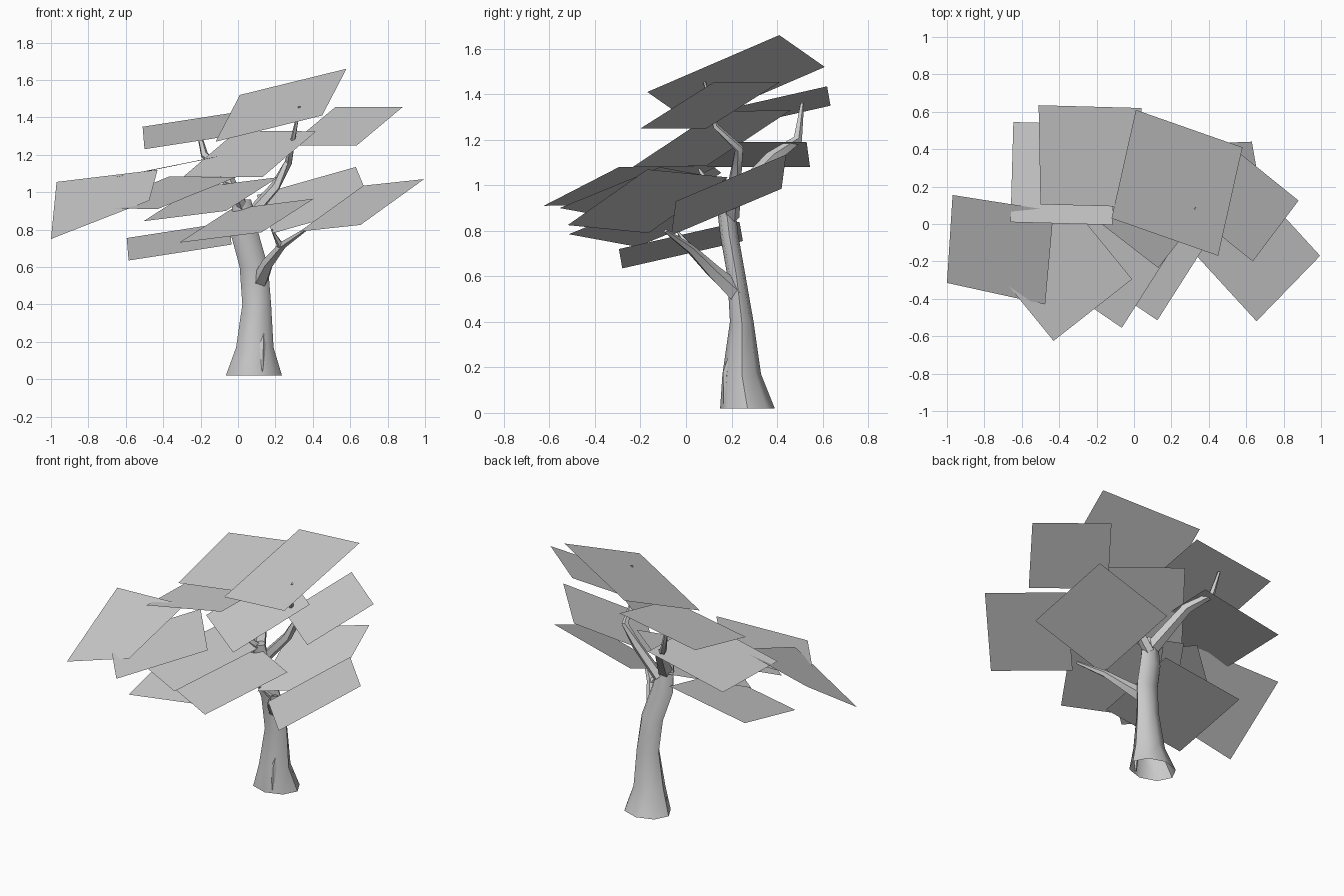
import bpy
import bmesh
import math
from mathutils import Vector

cube = bpy.data.objects.get("Cube")
if cube:
    bpy.data.objects.remove(cube, do_unlink=True)


def make_material(name, colour):
    material = bpy.data.materials.new(name)
    material.use_nodes = True
    material.diffuse_color = colour
    material.node_tree.nodes["Principled BSDF"].inputs["Base Color"].default_value = colour
    return material


grey = make_material("plain grey", (0.6, 0.6, 0.6, 1))


def add_object(name, bm, smooth=False):
    mesh = bpy.data.meshes.new(name)
    bm.to_mesh(mesh)
    bm.free()
    mesh.materials.append(grey)
    obj = bpy.data.objects.new(name, mesh)
    bpy.context.collection.objects.link(obj)
    if smooth:
        bpy.ops.object.select_all(action="DESELECT")
        obj.select_set(True)
        bpy.context.view_layer.objects.active = obj
        bpy.ops.object.shade_smooth_by_angle(angle=math.radians(50))
    return obj


def skin_rings(name, rings, cap_start=False):
    """Join a stack of equal rings of points into a smooth skin."""
    bm = bmesh.new()
    loops = [[bm.verts.new(p) for p in ring] for ring in rings]
    count = len(loops[0])
    for low, high in zip(loops, loops[1:]):
        for i in range(count):
            j = (i + 1) % count
            bm.faces.new((low[i], low[j], high[j], high[i]))
    bm.faces.new(loops[-1])
    if cap_start:
        bm.faces.new(list(reversed(loops[0])))
    bmesh.ops.recalc_face_normals(bm, faces=bm.faces)
    return add_object(name, bm, smooth=True)


def trunk_ring(x, y, z, rx, ry, sides=8):
    angles = [math.tau * i / sides for i in range(sides)]
    return [Vector((x + rx * math.cos(a), y + ry * math.sin(a), z)) for a in angles]


def branch(name, path, radius, sides=5):
    """Tapered limb following a short path."""
    points = [Vector(p) for p in path]
    rings = []
    for i, point in enumerate(points):
        ahead = points[min(i + 1, len(points) - 1)]
        behind = points[max(i - 1, 0)]
        turn = (ahead - behind).to_track_quat("Z", "Y")
        r = radius * (1 - 0.8 * i / (len(points) - 1))
        rings.append([point + turn @ Vector((r * math.cos(math.tau * k / sides),
                                             r * math.sin(math.tau * k / sides), 0))
                      for k in range(sides)])
    skin_rings(name, rings, cap_start=True)


def leaf_card(name, corner, side_a, side_b, twist=(0, 0, 0)):
    """Flat four-sided leaf plane; twist moves the far corner."""
    c, a, b = Vector(corner), Vector(side_a), Vector(side_b)
    bm = bmesh.new()
    bm.faces.new([bm.verts.new(p) for p in (c, c + a, c + a + b + Vector(twist), c + b)])
    bm.normal_update()
    if bm.faces[:][0].normal.z < 0:
        bmesh.ops.reverse_faces(bm, faces=bm.faces[:])
    add_object(name, bm)


# Leaning trunk with a flared foot
skin_rings("trunk", [
    trunk_ring(.085, .27, .02, .15, .12),
    trunk_ring(.09, .245, .17, .1, .085),
    trunk_ring(.1, .245, .4, .077, .052),
    trunk_ring(.085, .222, .6, .076, .04),
    trunk_ring(.035, .19, .78, .075, .04),
    trunk_ring(.02, .17, .96, .05, .04),
])

# Root spur at the front of the foot
branch("front_root", [(.13, .22, .26), (.13, .18, .18), (.13, .17, .04)], .03)

# Limbs
branch("upper_left_branch", [(.05, .2, .86), (.2, .215, 1.03), (.27, .235, 1.16),
                             (.29, .13, 1.26), (.33, .08, 1.46)], .035)
branch("back_branch", [(.02, .18, .9), (-.08, .38, 1.12), (-.18, .49, 1.2),
                       (-.22, .51, 1.36)], .045)
branch("lower_left_branch", [(.12, .22, .53), (.16, .12, .62), (.24, .02, .72),
                             (.36, -.09, .8)], .045)
branch("lower_left_fork", [(.23, .03, .71), (.18, -.04, .8)], .02)
branch("front_stub", [(.02, .17, .92), (.0, .1, 1.0), (-.1, .06, 1.07)], .035)

# Sides shared by cards of the same shape
back_sides = ((.55, -.015, .085), (.01, -.53, -.12))
front_sides = ((.28, .44, .18), (-.44, .3, -.055))

# Leaf planes, from the crown downwards
leaf_card("crown_leaf", (.01, .61, 1.52), (.57, -.2, .14), (-.13, -.58, -.25))
leaf_card("left_crown_leaf", (.635, -.2, 1.25), (.245, .325, .205), (-.36, .29, 0))
leaf_card("back_crown_leaf", (-.51, .635, 1.35), *back_sides)
leaf_card("middle_leaf", (.13, -.235, 1.08), (.287, .37, .245), (-.42, .325, .005))
leaf_card("back_right_leaf", (-.645, .545, 1.08), (.545, -.015, .11), (-.015, -.535, 0))
leaf_card("right_leaf", (-.97, .155, 1.055), (.54, -.085, .065), (-.03, -.47, -.305),
          (-.015, -.03, .14))
leaf_card("low_right_leaf", (-.595, .25, .755), *back_sides)
leaf_card("left_leaf", (.655, -.52, .825), (.34, .35, .245), (-.325, .355, -.035))
leaf_card("back_left_leaf", (.63, .44, 1.135), (-.53, -.02, -.15), (.085, -.485, -.205))
leaf_card("low_front_leaf", (.125, -.515, .785), *front_sides)
leaf_card("front_leaf", (-.065, -.555, .9), *front_sides)
leaf_card("front_right_leaf", (-.43, -.625, .91), (.42, .33, .17), (-.355, .435, .005))
